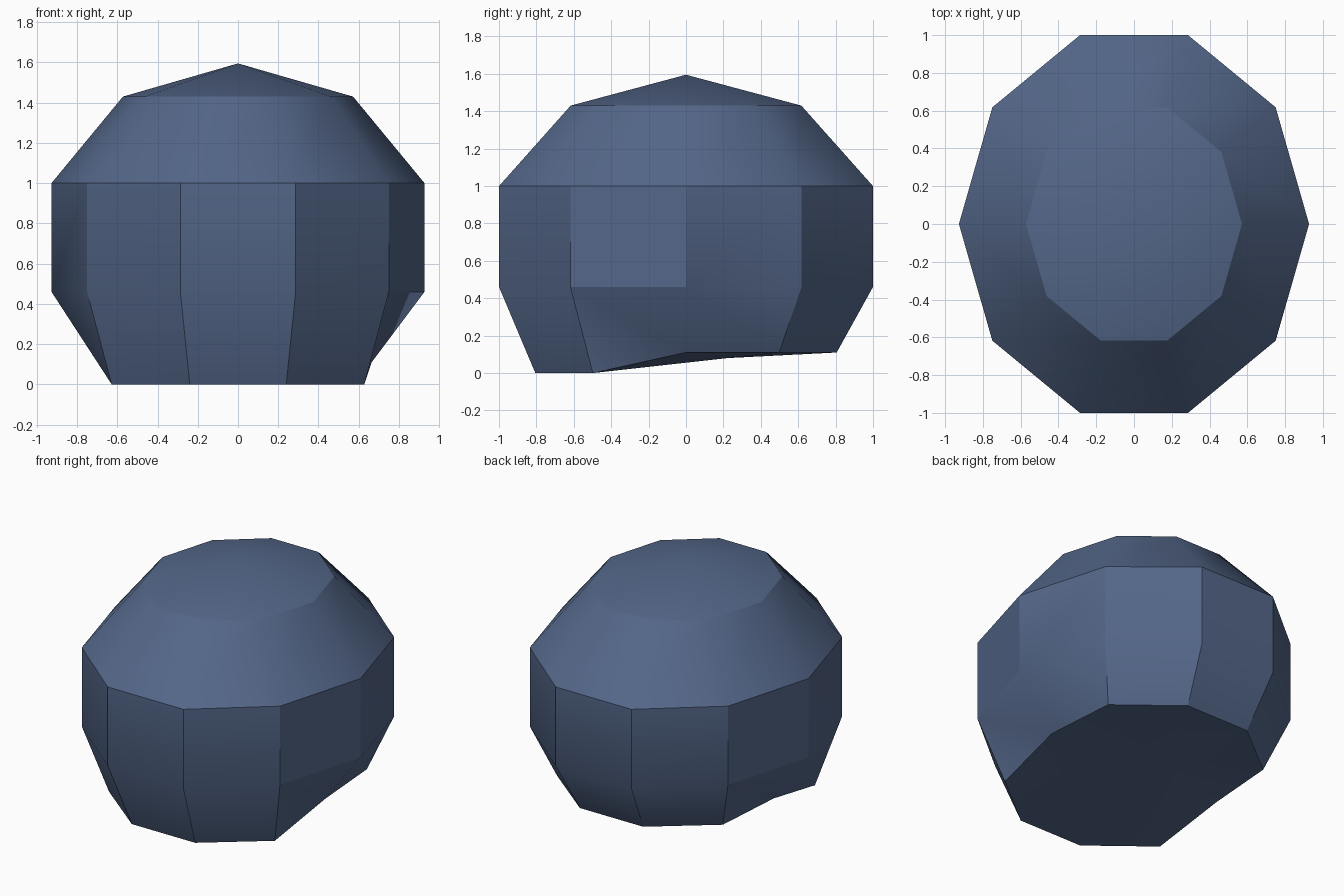
import bpy, bmesh, math

old = bpy.data.objects.get("Cube")
if old:
    bpy.data.objects.remove(old, do_unlink=True)

SIDES = 10
RX, RY = 0.927, 1.051        # radii of the ten-sided outline

# Slate blue material
mat = bpy.data.materials.new("slate_blue")
mat.use_nodes = True
colour = (0.088, 0.135, 0.25, 1.0)
mat.diffuse_color = colour
mat.node_tree.nodes["Principled BSDF"].inputs["Base Color"].default_value = colour

bm = bmesh.new()


def ring(z, scale):
    """One level ten-sided ring of vertices."""
    step = 2 * math.pi / SIDES
    return [bm.verts.new((RX * scale * math.cos(k * step),
                          RY * scale * math.sin(k * step), z)) for k in range(SIDES)]


def band(lower, upper, split=False):
    """Join two rings with quads, or with triangles where the quads are bent."""
    for k in range(SIDES):
        n = (k + 1) % SIDES
        if split:
            bm.faces.new((lower[k], lower[n], upper[k]))
            bm.faces.new((lower[n], upper[n], upper[k]))
        else:
            bm.faces.new((lower[k], lower[n], upper[n], upper[k]))


def cap(loop, centre):
    """Close a ring with a fan of triangles."""
    c = bm.verts.new(centre)
    for k in range(SIDES):
        bm.faces.new((loop[k], loop[(k + 1) % SIDES], c))


# Rim: front part reaches the ground, sides and back are cut higher
rim = ring(0.0, 1.0)
for k, v in enumerate(rim):
    v.co.x *= 0.717 if k in (0, 5) else 0.837
    v.co.y *= 0.806
    if v.co.y > -0.1:
        v.co.z = 0.11

# Wall, shoulder and crown
wall_base = ring(0.46, 1.0)
wall_top = ring(1.0, 1.0)
shoulder = ring(1.43, 0.617)

band(rim, wall_base, split=True)
band(wall_base, wall_top)
band(wall_top, shoulder)
cap(shoulder, (0, 0, 1.595))
cap(rim, (0, 0.22, 0.08))
bmesh.ops.recalc_face_normals(bm, faces=bm.faces[:])

mesh = bpy.data.meshes.new("domed_shell")
bm.to_mesh(mesh)
bm.free()
mesh.materials.append(mat)
shell = bpy.data.objects.new("domed_shell", mesh)
bpy.context.collection.objects.link(shell)

# Soft shading across shallow edges only
bpy.ops.object.select_all(action='DESELECT')
shell.select_set(True)
bpy.context.view_layer.objects.active = shell
bpy.ops.object.shade_smooth_by_angle(angle=math.radians(30))
